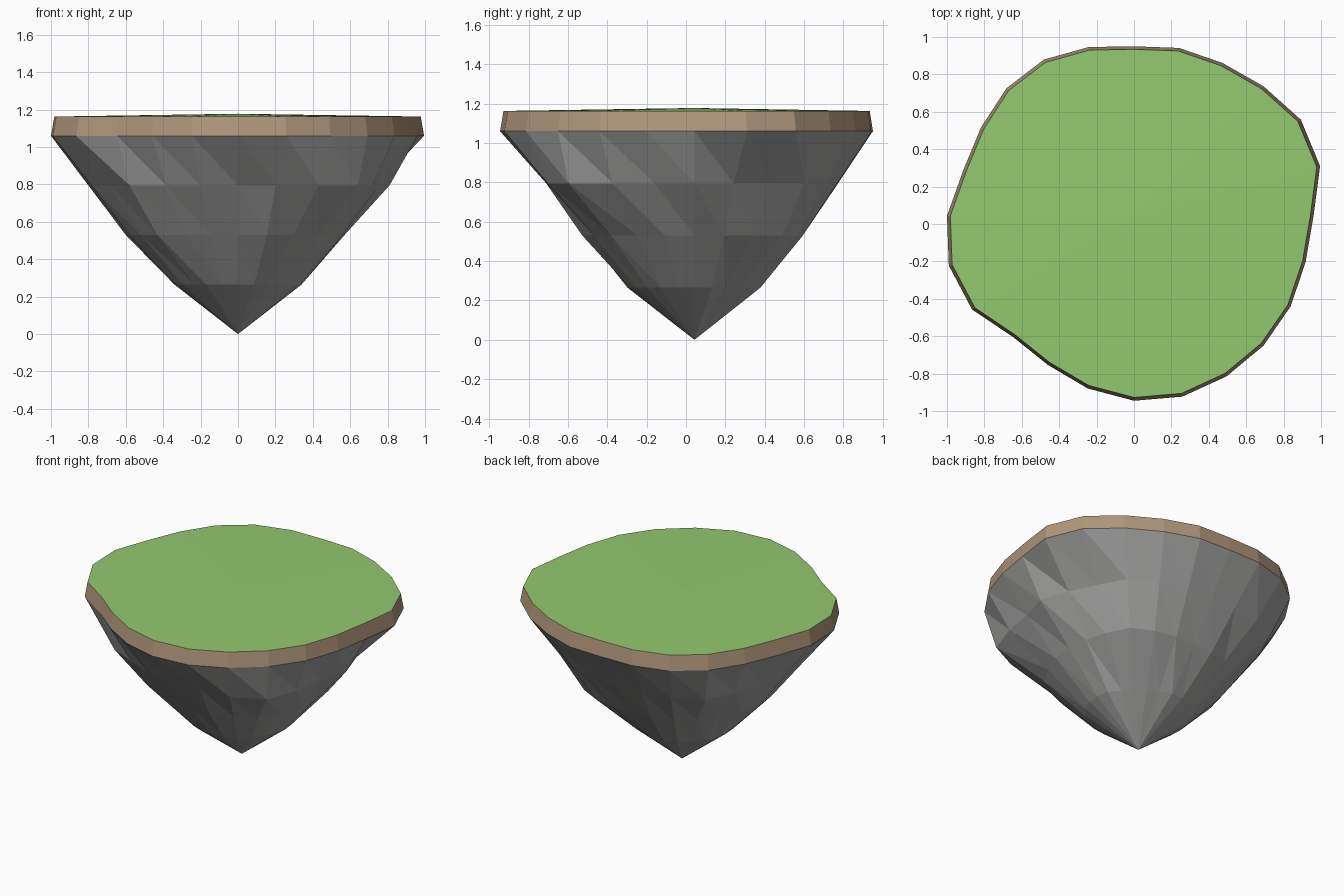
import bpy, bmesh
from math import sin, cos, tau

if "Cube" in bpy.data.objects:
    bpy.data.objects.remove(bpy.data.objects["Cube"])

N = 24
CY = 0.043  # the island axis sits slightly behind centre

# Radii every 15 degrees, counter-clockwise from +x
RIM = [.96, 1.03, 1.03, .98, .945, .93, .907, .935, .965, .965, .945, .945,
       1.0, 1.025, 1.0, .915, .92, .955, .988, 1.0, .99, .98, .967, .95]
UPPER = [.81, .77, .76, .79, .77, .75, .73, .75, .80, .84, .79, .77,
         .80, .81, .79, .82, .77, .77, .75, .78, .86, .905, .83, .78]
MIDDLE = [.57, .58, .60, .63, .60, .57, .55, .57, .58, .57, .56, .58,
          .60, .60, .60, .61, .57, .56, .55, .59, .59, .60, .58, .58]
LOWER = [.34, .34, .31, .32, .315, .31, .335, .34, .34, .33, .34, .34,
         .34, .345, .34, .33, .34, .34, .34, .34, .34, .34, .34, .34]
TOP = [r * 0.982 for r in RIM]


def material(name, rgb):
    mat = bpy.data.materials.new(name)
    mat.diffuse_color = (*rgb, 1)
    mat.use_nodes = True
    mat.node_tree.nodes["Principled BSDF"].inputs["Base Color"].default_value = mat.diffuse_color
    return mat


def loft(name, layers, mat):
    """Skin a stack of (z, radii) layers; radii None means a single point."""
    bm = bmesh.new()
    rings = []
    for z, radii in layers:
        if radii is None:
            rings.append([bm.verts.new((0, CY, z))] * N)
        else:
            rings.append([bm.verts.new((r * cos(tau * i / N),
                                        CY + r * sin(tau * i / N), z))
                          for i, r in enumerate(radii)])
    for a, b in zip(rings, rings[1:]):
        for i in range(N):
            j = (i + 1) % N
            # Split every cell along the same diagonal, skipping empty tip triangles
            for tri in ((a[i], a[j], b[i]), (a[j], b[j], b[i])):
                if len(set(tri)) == 3:
                    bm.faces.new(tri)
    mesh = bpy.data.meshes.new(name)
    bm.to_mesh(mesh)
    bm.free()
    mesh.materials.append(mat)
    obj = bpy.data.objects.new(name, mesh)
    bpy.context.collection.objects.link(obj)
    return obj


# Faceted rock cone under the island
loft("rock_base", [(0, None), (.265, LOWER), (.53, MIDDLE), (.795, UPPER), (1.06, RIM)],
     material("rock", (.36, .36, .355)))

# Band of soil, tapering slightly upward
loft("soil_band", [(1.06, RIM), (1.163, TOP)], material("soil", (.44, .31, .20)))

# Gently domed grass top
loft("grass_top", [(1.163, TOP), (1.178, None)], material("grass", (.29, .58, .16)))
